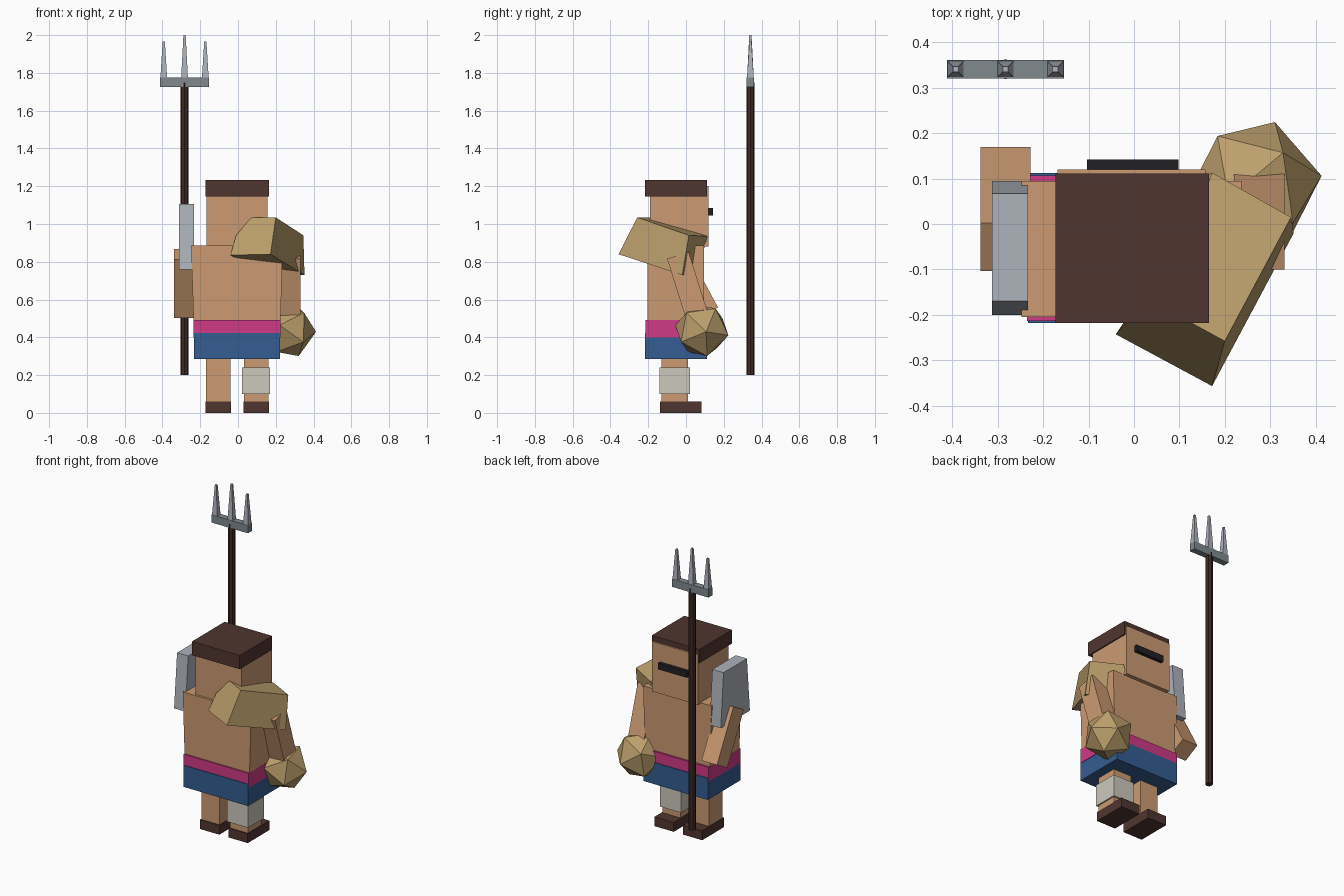
import bpy, bmesh, math
from mathutils import Vector, Matrix

if "Cube" in bpy.data.objects:
    bpy.data.objects.remove(bpy.data.objects["Cube"])


def material(name, r, g, b):
    """Flat material from sRGB bytes, stored as linear values."""
    m = bpy.data.materials.new(name)
    lin = [((c / 255 + 0.055) / 1.055) ** 2.4 for c in (r, g, b)]
    m.diffuse_color = (*lin, 1)
    m.use_nodes = True
    m.node_tree.nodes["Principled BSDF"].inputs["Base Color"].default_value = m.diffuse_color
    return m


SKIN = material("skin", 204, 155, 114)
BROWN = material("dark brown", 80, 53, 47)
WOOD = material("shaft wood", 64, 41, 37)
BLUE = material("blue cloth", 52, 93, 145)
PINK = material("pink sash", 208, 58, 134)
WRAP = material("bandage", 204, 200, 188)
GOLD = material("gold", 188, 159, 108)
SILVER = material("silver", 174, 179, 187)
STEEL = material("steel", 128, 138, 143)
BLACK = material("black", 33, 33, 36)


def finish(bm, name, mat):
    bmesh.ops.recalc_face_normals(bm, faces=bm.faces)
    me = bpy.data.meshes.new(name)
    bm.to_mesh(me)
    bm.free()
    me.materials.append(mat)
    ob = bpy.data.objects.new(name, me)
    bpy.context.collection.objects.link(ob)
    return ob


def loft(name, mat, ring_a, ring_b):
    """Closed solid between two matching rings of points."""
    bm = bmesh.new()
    a = [bm.verts.new(p) for p in ring_a]
    b = [bm.verts.new(p) for p in ring_b]
    n = len(a)
    bm.faces.new(a)
    bm.faces.new(b)
    for i in range(n):
        j = (i + 1) % n
        bm.faces.new((a[i], a[j], b[j], b[i]))
    return finish(bm, name, mat)


def rect(x, y, z):
    return [(x[0], y[0], z), (x[1], y[0], z), (x[1], y[1], z), (x[0], y[1], z)]


def box(name, mat, x, y, z, top_x=None, top_y=None):
    """Box from ranges, optionally with a different top rectangle."""
    return loft(name, mat, rect(x, y, z[0]), rect(top_x or x, top_y or y, z[1]))


def tilted_box(name, mat, center, size, angle):
    bm = bmesh.new()
    bmesh.ops.create_cube(bm, size=1, matrix=Matrix.Translation(center)
                          @ Matrix.Rotation(angle, 4, 'X')
                          @ Matrix.Diagonal((*size, 1)))
    return finish(bm, name, mat)


# legs and shoes
for side, x in (("left", -0.105), ("right", 0.097)):
    box(side + "_leg", SKIN, (x - 0.064, x + 0.064), (-0.13, 0.01), (0.05, 0.32))
    box(side + "_shoe", BROWN, (x - 0.068, x + 0.068), (-0.137, 0.083), (0, 0.06))
box("knee_bandage", WRAP, (0.02, 0.17), (-0.14, 0.02), (0.10, 0.24))

# clothes and torso
box("shorts", BLUE, (-0.233, 0.223), (-0.218, 0.112), (0.285, 0.423))
box("sash", PINK, (-0.236, 0.226), (-0.214, 0.107), (0.40, 0.492))
box("torso", SKIN, (-0.235, 0.225), (-0.205, 0.095), (0.48, 0.885),
    top_x=(-0.248, 0.237))

# head, cap and eye band (the face looks to +y)
box("head", SKIN, (-0.168, 0.157), (-0.19, 0.12), (0.88, 1.2))
box("cap", BROWN, (-0.173, 0.165), (-0.218, 0.111), (1.145, 1.233))
box("eye_band", BLACK, (-0.103, 0.098), (0.115, 0.142), (1.045, 1.085))

# arms, swung towards +y
tilted_box("left_arm", SKIN, (-0.283, 0.033, 0.685), (0.11, 0.12, 0.352),
           math.radians(28.3))
tilted_box("right_arm", SKIN, (0.276, 0.01, 0.666), (0.112, 0.12, 0.352),
           math.radians(17.5))

# left shoulder plate, narrower at the top
box("left_shoulder_plate", SILVER, (-0.313, -0.234), (-0.2, 0.095), (0.76, 1.105),
    top_y=(-0.17, 0.067))

# right shoulder guard, a five sided slanted block
loft("right_shoulder_guard", GOLD,
     [(-0.04, -0.243, 0.835), (0.172, -0.357, 0.84), (0.2, -0.258, 1.035),
      (0.07, -0.187, 1.035), (-0.01, -0.207, 0.94)],
     [(0.17, 0.075, 0.73), (0.352, -0.02, 0.73), (0.346, 0.015, 0.94),
      (0.172, 0.113, 0.935), (0.12, 0.088, 0.84)])

# faceted glove ball on the right hand, turned so two vertices point as given


def frame(a, b):
    a = Vector(a).normalized()
    c = a.cross(Vector(b)).normalized()
    return Matrix((a, c.cross(a), c)).transposed()


bm = bmesh.new()
bmesh.ops.create_icosphere(bm, subdivisions=1, radius=0.15)
bm.verts.ensure_lookup_table()
v = bm.verts[0]
near = v.link_edges[0].other_vert(v)
turn = frame((0.147, 0.022, -0.008), (0.055, 0.145, -0.028)) @ frame(v.co, near.co).transposed()
bmesh.ops.transform(bm, verts=bm.verts,
                    matrix=Matrix.Translation((0.265, 0.084, 0.4375)) @ turn.to_4x4())
finish(bm, "right_glove", GOLD)

# trident: shaft, crossbar, three tapered prongs
TX, TY = -0.283, 0.341
bm = bmesh.new()
bmesh.ops.create_cone(bm, cap_ends=True, segments=8, radius1=0.022, radius2=0.022,
                      depth=1.55, matrix=Matrix.Translation((TX, TY, 0.975)))
finish(bm, "trident_shaft", WOOD)
box("trident_crossbar", STEEL, (TX - 0.129, TX + 0.129), (TY - 0.02, TY + 0.02),
    (1.725, 1.775))
for name, dx, top in (("left", -0.11, 1.965), ("middle", 0, 2.0), ("right", 0.11, 1.965)):
    x = TX + dx
    box(name + "_prong", SILVER, (x - 0.018, x + 0.018), (TY - 0.018, TY + 0.018),
        (1.77, top), (x - 0.006, x + 0.006), (TY - 0.006, TY + 0.006))
